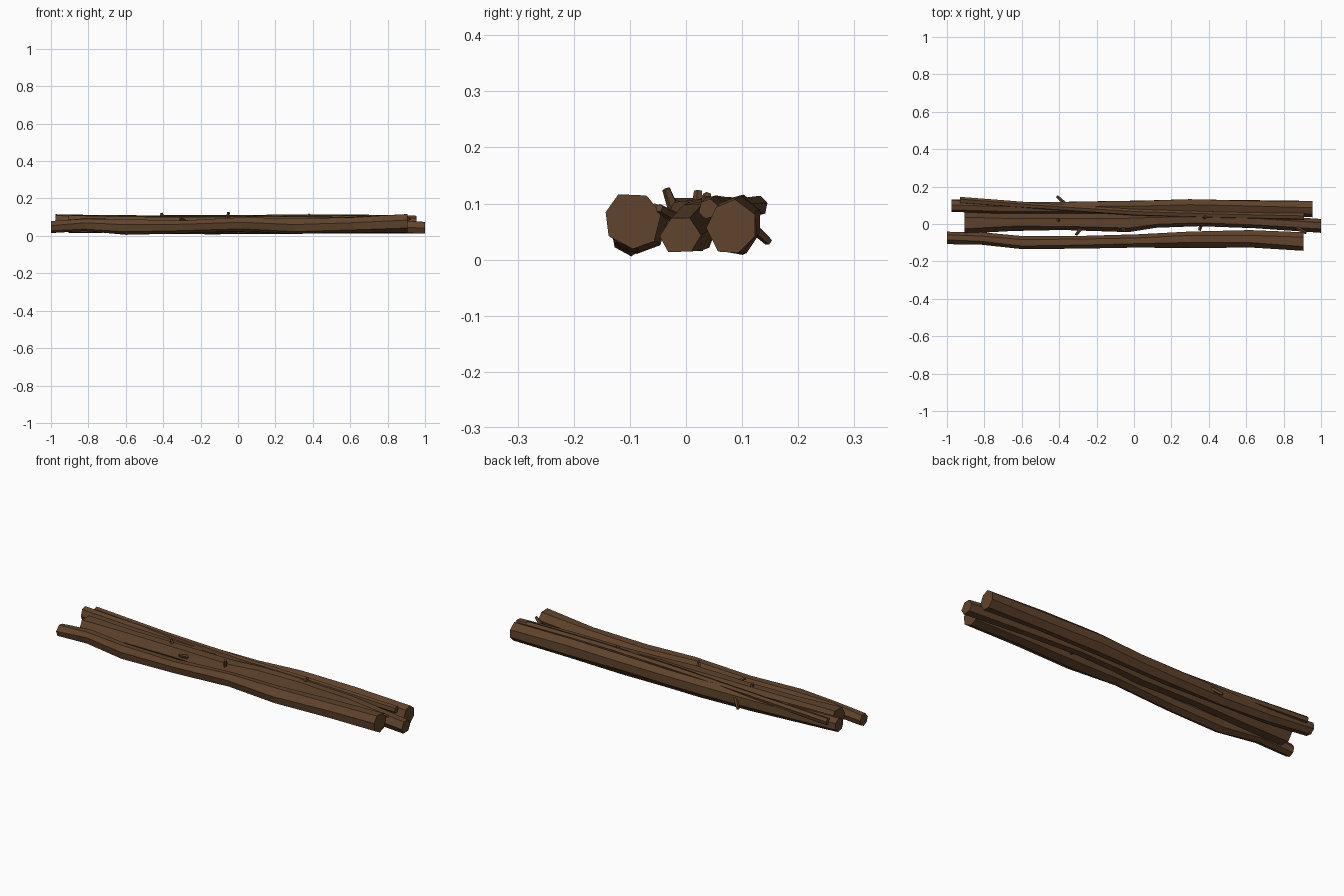
import bpy, bmesh, math, random
from mathutils import Vector

random.seed(4)
bark = bpy.data.materials.new("bark")
bark.diffuse_color = (0.115, 0.056, 0.025, 1)


def log(name, stations, sides=7, phase=0.0, jitter=0.07):
    """Flat-sided tube along x; each station is x, y, z, half width, half height."""
    bm = bmesh.new()
    rings = []
    for i, (x, y, z, ry, rz) in enumerate(stations):
        ring = []
        for k in range(sides):
            a = phase + math.tau * k / sides + random.uniform(-0.08, 0.08)
            s = 1.03 + random.uniform(-jitter, jitter)
            ring.append(bm.verts.new((x, y + ry * s * math.cos(a),
                                      max(0.003, z + rz * s * math.sin(a)))))
        rings.append(ring)
    for a, b in zip(rings, rings[1:]):
        for k in range(sides):
            n = (k + 1) % sides
            bm.faces.new((a[k], a[n], b[n], b[k]))
    bm.faces.new(rings[0][::-1])
    bm.faces.new(rings[-1])
    finish(name, bm)


def stub(name, p, q, r=0.011):
    """Short tapered five-sided twig from p to q."""
    p, q = Vector(p), Vector(q)
    d = q - p
    bm = bmesh.new()
    bmesh.ops.create_cone(bm, cap_ends=True, segments=5, radius1=r,
                          radius2=r * 0.7, depth=d.length)
    m = d.to_track_quat('Z', 'Y').to_matrix().to_4x4()
    m.translation = (p + q) / 2
    bm.transform(m)
    finish(name, bm)


def finish(name, bm):
    bmesh.ops.recalc_face_normals(bm, faces=bm.faces)
    me = bpy.data.meshes.new(name)
    bm.to_mesh(me)
    bm.free()
    me.materials.append(bark)
    bpy.context.collection.objects.link(bpy.data.objects.new(name, me))


# Three main logs
log("front_log", [
    (-1.00, -.073, .048, .033, .033), (-.82, -.078, .060, .032, .035),
    (-.60, -.099, .050, .036, .041), (-.30, -.098, .050, .034, .037),
    (0.02, -.090, .062, .036, .038), (.30, -.083, .052, .043, .042),
    (.62, -.082, .060, .046, .043), (.905, -.095, .070, .052, .052)], 7, 0.2)
log("middle_log", [
    (-.905, .005, .064, .055, .053), (-.65, .008, .060, .045, .048),
    (-.38, .012, .062, .042, .045), (-.03, .005, .062, .047, .046),
    (.12, .018, .064, .038, .048), (.35, .022, .062, .034, .046),
    (.65, .014, .058, .035, .046), (1.00, -.010, .043, .036, .034)], 6, 0.0, 0.04)
log("back_log", [
    (-.975, .098, .080, .034, .036), (-.72, .090, .066, .032, .042),
    (-.45, .087, .058, .031, .044), (-.15, .090, .054, .036, .046),
    (.05, .091, .056, .038, .048), (.30, .094, .062, .040, .050),
    (.62, .090, .063, .038, .048), (.955, .082, .058, .044, .047)], 7, 0.5)

# Thin stick lying diagonally across the top
log("thin_stick", [
    (-.93, .128, .096, .018, .018), (-.50, .095, .094, .017, .016),
    (0.0, .062, .095, .017, .017), (.45, .048, .098, .017, .016),
    (.91, .040, .090, .018, .018)], 6, 0.3, 0.04)

# Broken twig stubs
for i, (p, q) in enumerate([
        ((-.36, .10, .075), (-.41, .147, .032)),
        ((-.40, .02, .090), (-.41, .022, .122)),
        ((-.28, -.02, .075), (-.31, -.058, .093)),
        ((-.06, -.02, .085), (-.05, -.035, .126)),
        ((.36, .00, .050), (.35, -.035, .050)),
        ((.37, .035, .095), (.385, .038, .116)),
        ((.87, -.02, .075), (.92, -.048, .092))]):
    stub(f"twig_stub_{i + 1}", p, q)
